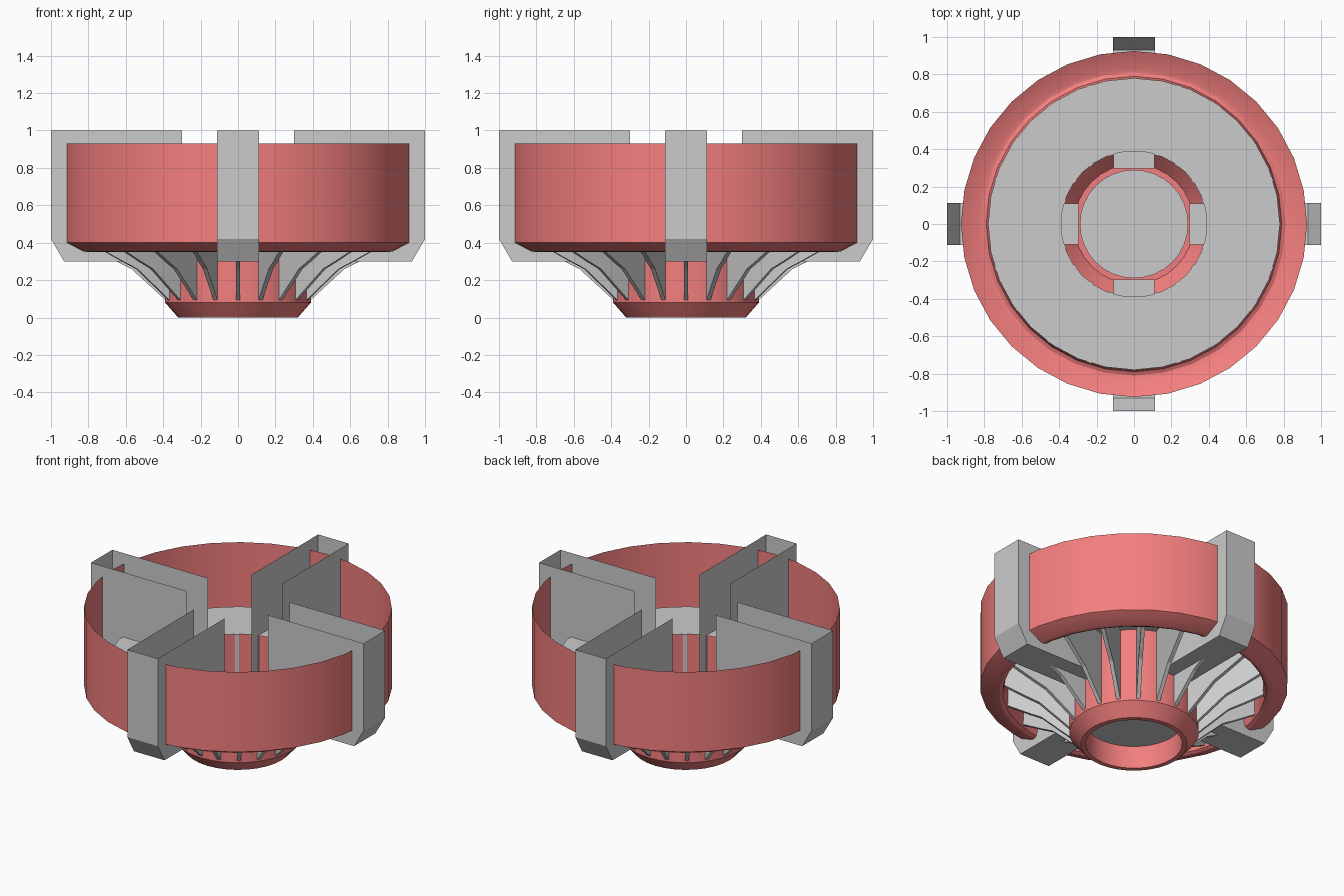
import bpy
from math import cos, sin, pi, radians

if "Cube" in bpy.data.objects:
    bpy.data.objects.remove(bpy.data.objects["Cube"])

SEG = 32


def material(name, rgb):
    m = bpy.data.materials.new(name)
    m.diffuse_color = (*rgb, 1)
    m.use_nodes = True
    m.node_tree.nodes["Principled BSDF"].inputs["Base Color"].default_value = m.diffuse_color
    return m


RED = material("red", (0.9, 0.21, 0.21))
WHITE = material("white", (1, 1, 1))


def add(name, verts, faces, mat=None, smooth=False):
    me = bpy.data.meshes.new(name)
    me.from_pydata(verts, [], faces)
    me.update()
    ob = bpy.data.objects.new(name, me)
    bpy.context.collection.objects.link(ob)
    if mat:
        me.materials.append(mat)
    if smooth:
        bpy.ops.object.select_all(action='DESELECT')
        ob.select_set(True)
        bpy.context.view_layer.objects.active = ob
        bpy.ops.object.shade_smooth_by_angle(angle=radians(30))
    return ob


def lathe(name, profile, mat=None):
    """Spin an (r, z) profile about z."""
    n = len(profile)
    verts = [(r * cos(2 * pi * i / SEG), r * sin(2 * pi * i / SEG), z)
             for i in range(SEG) for r, z in profile]
    faces = []
    for i in range(SEG):
        a, b = i * n, (i + 1) % SEG * n
        faces += [(a + k, a + k + 1, b + k + 1, b + k) for k in range(n - 1)]
    return add(name, verts, faces, mat, True)


# outer ring with a rolled lower lip
lathe("outer_ring", [(0.78, 0.57), (0.78, 0.39), (0.79, 0.36), (0.81, 0.35),
                     (0.835, 0.353), (0.925, 0.40), (0.925, 0.93)], RED)

# flat annular plate inside the ring
lathe("annular_plate", [(0.39, 0.57), (0.78, 0.57)])

# collar at the bottom and the tube rising from it
lathe("collar_tube", [(0.29, 0.15), (0.29, 0.0), (0.32, 0.0),
                      (0.39, 0.08), (0.39, 0.57)], RED)

# disc closing the collar opening
add("centre_disc", [(0.29 * cos(2 * pi * i / SEG), 0.29 * sin(2 * pi * i / SEG), 0.15)
                    for i in range(SEG)], [range(SEG)])

# thin radial fins below the plate
FIN = [(0.385, 0.09), (0.57, 0.26), (0.65, 0.30), (0.78, 0.37), (0.78, 0.57), (0.385, 0.57)]
n = len(FIN)
for i in range(20):
    a = 2 * pi * i / 20
    verts = [(r * cos(a) - s * sin(a), r * sin(a) + s * cos(a), z)
             for s in (-0.012, 0.012) for r, z in FIN]
    faces = [tuple(range(n))[::-1], tuple(range(n, 2 * n))]
    faces += [(k, (k + 1) % n, (k + 1) % n + n, k + n) for k in range(n)]
    add(f"fin_{i + 1}", verts, faces)

# four open-topped channel arms with a chamfered outer foot
ARM = [(0.3, 1.0), (0.3, 0.3), (0.41, 0.3), (0.93, 0.3), (1.0, 0.42), (1.0, 1.0)]
n = len(ARM)
for i in range(4):
    verts = [(x, s, z) for s in (-0.112, 0.112) for x, z in ARM]
    sides = [tuple(range(n)), tuple(range(n, 2 * n))[::-1]]
    shell = [(k, k + n, k + n + 1, k + 1) for k in (2, 3, 4)]
    arm = add(f"channel_arm_{i + 1}", verts, sides + shell)
    # pale inner end of the channel floor
    pad = add(f"arm_floor_pad_{i + 1}",
              [(0.297, -0.11, 0.3), (0.41, -0.11, 0.3), (0.41, 0.11, 0.3), (0.297, 0.11, 0.3)],
              [(0, 1, 2, 3)], WHITE)
    for ob in (arm, pad):
        ob.rotation_euler.z = i * pi / 2
